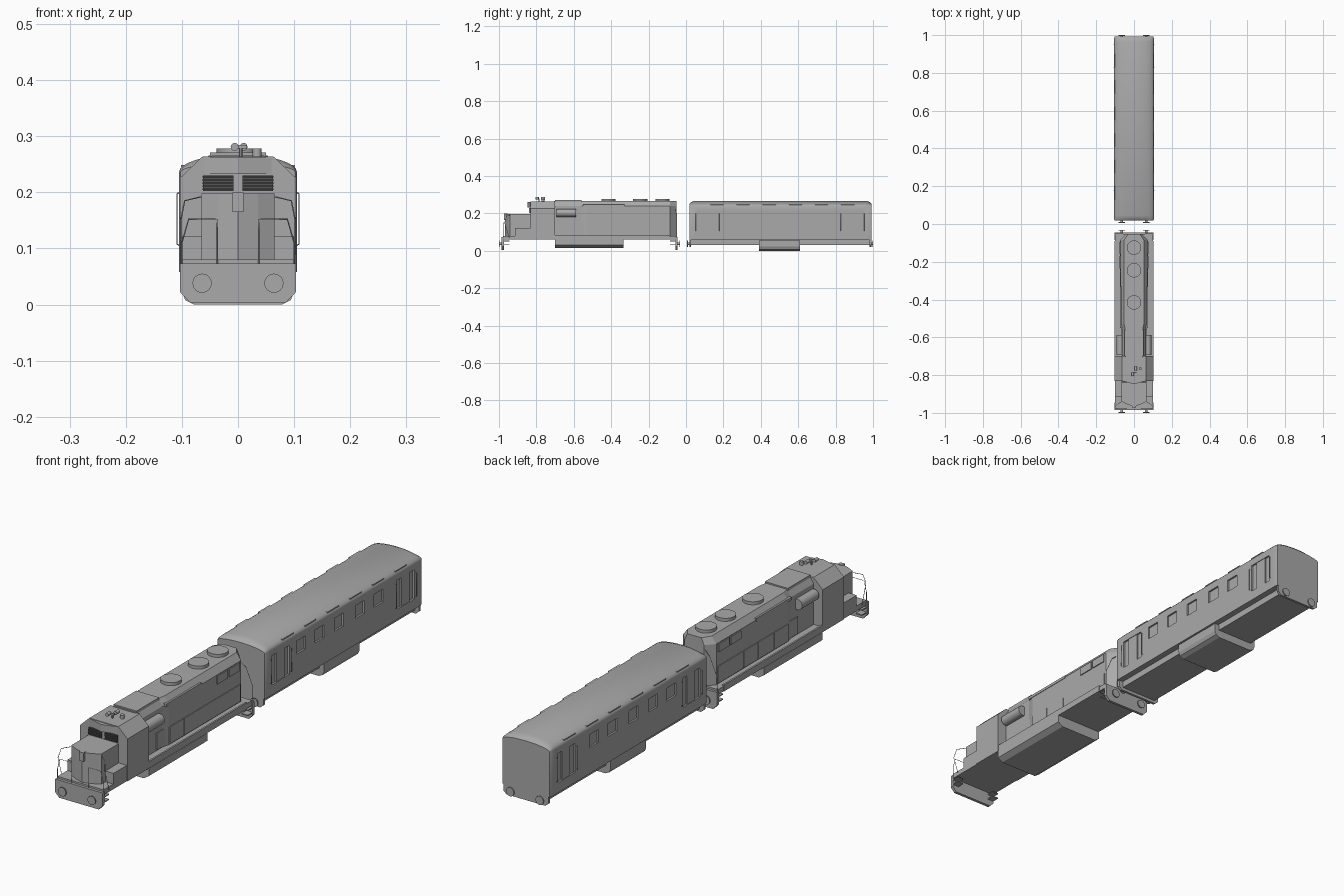
import bpy, bmesh, math
from mathutils import Matrix, Vector

cube = bpy.data.objects.get("Cube")
if cube:
    bpy.data.objects.remove(cube, do_unlink=True)


def material(name, v):
    m = bpy.data.materials.new(name)
    m.use_nodes = True
    m.diffuse_color = (v, v, v, 1)
    m.node_tree.nodes["Principled BSDF"].inputs["Base Color"].default_value = (v, v, v, 1)
    return m


GREY = material("plain grey", 0.4)
DARK = material("dark grille grey", 0.09)
SIDES = ((1, "left"), (-1, "right"))


def finish(name, bm, mat=GREY):
    bmesh.ops.recalc_face_normals(bm, faces=bm.faces)
    mesh = bpy.data.meshes.new(name)
    bm.to_mesh(mesh)
    bm.free()
    mesh.materials.append(mat)
    ob = bpy.data.objects.new(name, mesh)
    bpy.context.collection.objects.link(ob)
    return ob


def add_box(bm, x, y, z):
    """Each argument is a (low, high) range."""
    mid = Vector([(a + b) / 2 for a, b in (x, y, z)])
    size = [abs(b - a) for a, b in (x, y, z)]
    bmesh.ops.create_cube(bm, size=1, matrix=Matrix.Translation(mid) @ Matrix.Diagonal((*size, 1)))


def box(name, x, y, z, mat=GREY):
    bm = bmesh.new()
    add_box(bm, x, y, z)
    return finish(name, bm, mat)


def side_boxes(name, x, y, z):
    for s, side in SIDES:
        box(f"{side}_{name}", (s * x[0], s * x[1]), y, z)


def loft(name, rings):
    """Skin closed rings of 3D points and cap both ends."""
    bm = bmesh.new()
    rows = [[bm.verts.new(p) for p in ring] for ring in rings]
    for a, b in zip(rows, rows[1:]):
        for i in range(len(a)):
            j = (i + 1) % len(a)
            bm.faces.new((a[i], a[j], b[j], b[i]))
    bm.faces.new(rows[0])
    bm.faces.new(rows[-1][::-1])
    return finish(name, bm)


def mirrored(half):
    return half + [(-x, z) for x, z in reversed(half) if x > 0]


def prism_y(name, half, y0, y1):
    """Extrude a symmetric front outline, given by its +x half, along y."""
    return loft(name, [[(x, y, z) for x, z in mirrored(half)] for y in (y0, y1)])


def prism_z(name, half, z0, z1):
    """Extrude a symmetric plan, given by its +x half, along z."""
    return loft(name, [[(x, y, z) for x, y in mirrored(half)] for z in (z0, z1)])


def cylinder(name, centre, r, depth, axis="Z", n=24):
    rot = Matrix.Rotation(math.pi / 2, 4, "X") if axis == "Y" else Matrix()
    bm = bmesh.new()
    bmesh.ops.create_cone(bm, cap_ends=True, segments=n, radius1=r, radius2=r, depth=depth,
                          matrix=Matrix.Translation(centre) @ rot)
    return smooth(finish(name, bm))


def smooth(ob):
    bpy.ops.object.select_all(action="DESELECT")
    ob.select_set(True)
    bpy.context.view_layer.objects.active = ob
    bpy.ops.object.shade_smooth_by_angle(angle=math.radians(35))
    return ob


def rail(name, points, r=0.0012):
    curve = bpy.data.curves.new(name, "CURVE")
    curve.dimensions = "3D"
    curve.bevel_depth = r
    curve.bevel_resolution = 0
    curve.materials.append(GREY)
    spline = curve.splines.new("POLY")
    spline.points.add(len(points) - 1)
    for p, co in zip(spline.points, points):
        p.co = (*co, 1)
    bpy.context.collection.objects.link(bpy.data.objects.new(name, curve))


def buffers(name, y, out):
    for s, side in SIDES:
        cylinder(f"{side}_{name}_buffer", (s * 0.064, y + out * 0.012, 0.038), 0.017, 0.004, "Y")
        cylinder(f"{side}_{name}_buffer_stem", (s * 0.064, y + out * 0.005, 0.038), 0.007, 0.014, "Y", 12)


# Locomotive frame, end plates and fuel tank
box("locomotive_frame", (-0.1, 0.1), (-0.975, -0.055), (0.06, 0.08))
PILOT = [(0.086, 0.004), (0.103, 0.022), (0.103, 0.073)]
prism_y("front_pilot", PILOT, -0.986, -0.974)
prism_y("rear_pilot", PILOT, -0.056, -0.045)
buffers("front_pilot", -0.986, -1)
buffers("rear_pilot", -0.045, 1)
prism_y("fuel_tank", [(0.082, 0.016), (0.103, 0.03), (0.103, 0.06)], -0.70, -0.335)

# Nose, cab and windscreen grilles
prism_z("nose", [(0, -0.967), (0.036, -0.955), (0.065, -0.94), (0.065, -0.82)], 0.073, 0.198)
box("nose_lamp_housing", (-0.01, 0.01), (-0.972, -0.955), (0.165, 0.2))
side_boxes("nose_locker", (0.06, 0.1), (-0.915, -0.83), (0.07, 0.122))
for i, z in enumerate((0.03, 0.05)):
    side_boxes(f"front_step_{i}", (0.075, 0.102), (-0.975, -0.945), (z, z + 0.004))
    side_boxes(f"rear_step_{i}", (0.075, 0.102), (-0.085, -0.055), (z, z + 0.004))
prism_y("cab", [(0.103, 0.06), (0.103, 0.226), (0.063, 0.264)], -0.832, -0.70)
prism_z("cab_brow", [(0, -0.848), (0.06, -0.832), (0.06, -0.82)], 0.233, 0.262)
for s, side in SIDES:
    box(f"{side}_windscreen", (s * 0.008, s * 0.062), (-0.836, -0.83), (0.202, 0.23), DARK)
    for i in range(5):
        z = 0.204 + i * 0.0055
        box(f"{side}_windscreen_louvre_{i}", (s * 0.008, s * 0.063), (-0.839, -0.836), (z, z + 0.003), DARK)

# Roof horn and beacon
box("horn_bar", (-0.008, 0.015), (-0.79, -0.785), (0.278, 0.284))
cylinder("horn_post", (0.005, -0.785, 0.271), 0.003, 0.018, n=8)
for i, x in enumerate((-0.006, 0.01)):
    cylinder(f"horn_{i}", (x, -0.795 + i * 0.03, 0.281), 0.007, 0.02, "Y", 12)
cylinder("beacon", (0.034, -0.765, 0.27), 0.008, 0.016, n=12)

# Long hood with bevelled roof and tapered ends
HOOD = [(1, 0.075), (1, 0.24), (0.72, 0.266)]
hood_plan = [(-0.705, 0.064), (-0.56, 0.064), (-0.53, 0.072), (-0.085, 0.072), (-0.052, 0.042)]
loft("long_hood", [[(x * w, y, z) for x, z in mirrored(HOOD)] for y, w in hood_plan])
box("brake_hatch", (-0.05, 0.05), (-0.70, -0.56), (0.255, 0.271))
for i, y in enumerate((-0.415, -0.245, -0.125)):
    cylinder(f"roof_fan_{i}", (0, y, 0.27), 0.038, 0.016)

door_edges = (-0.60, -0.53, -0.44, -0.34, -0.25, -0.15, -0.09)
for s, side in SIDES:
    cylinder(f"{side}_air_tank", (s * 0.072, -0.64, 0.203), 0.021, 0.105, "Y", 16)
    for i, (a, b) in enumerate(zip(door_edges, door_edges[1:])):
        w = 0.064 if i == 0 else 0.072
        box(f"{side}_hood_door_{i}", (s * (w - 0.004), s * (w + 0.003)), (a + 0.001, b - 0.001), (0.083, 0.15))
    for i, y in enumerate((-0.235, -0.16)):
        box(f"{side}_radiator_panel_{i}", (s * 0.068, s * 0.076), (y, y + 0.065), (0.205, 0.237))
    box(f"{side}_intake_flare", (s * 0.06, s * 0.074), (-0.55, -0.33), (0.236, 0.247))
    box(f"{side}_walkway_edge", (s * 0.095, s * 0.102), (-0.70, -0.09), (0.06, 0.086))

    # Handrails of the locomotive
    rail(f"{side}_front_rail", [(s * 0.1, -0.976, 0.05), (s * 0.1, -0.976, 0.11), (s * 0.088, -0.978, 0.152),
                                (s * 0.037, -0.978, 0.152), (s * 0.037, -0.978, 0.073)])
    rail(f"{side}_step_rail", [(s * 0.102, -0.945, 0.07), (s * 0.102, -0.97, 0.15), (s * 0.095, -0.96, 0.185),
                               (s * 0.066, -0.94, 0.192)])
    rail(f"{side}_rear_rail", [(s * 0.1, -0.05, 0.06), (s * 0.1, -0.05, 0.13), (s * 0.07, -0.05, 0.2),
                               (s * 0.045, -0.056, 0.22)])

# Coach shell with an arched roof, slightly domed at the ends
ARCH = [(0.105 * math.cos(t * math.pi / 16), math.sin(t * math.pi / 16)) for t in range(9)]


def coach_ring(y, width, rise):
    half = [(0.105 * width, 0.058)] + [(x * width, 0.236 + rise * h) for x, h in ARCH]
    half[-1] = (0, half[-1][1])
    return [(x, y, z) for x, z in mirrored(half)]


coach = loft("coach_body", [coach_ring(0.018, 0.975, 0.016), coach_ring(0.026, 1, 0.024),
                            coach_ring(0.045, 1, 0.031), coach_ring(0.965, 1, 0.031),
                            coach_ring(0.984, 1, 0.024), coach_ring(0.992, 0.975, 0.016)])

# Windows and doorways recessed into the coach sides
doors = (0.115, 0.89)
bm = bmesh.new()
for s, side in SIDES:
    for y in (0.24, 0.355, 0.475, 0.605, 0.72):
        add_box(bm, (s * 0.098, s * 0.12), (y - 0.028, y + 0.028), (0.16, 0.211))
    for y in doors:
        add_box(bm, (s * 0.098, s * 0.12), (y - 0.053, y + 0.053), (0.098, 0.212))
cutter = finish("opening_cutter", bm)
cutter.hide_render = True
mod = coach.modifiers.new("openings", "BOOLEAN")
mod.operation = "DIFFERENCE"
mod.solver = "EXACT"
mod.object = cutter
bpy.context.view_layer.objects.active = coach
bpy.ops.object.modifier_apply(modifier=mod.name)
bpy.data.objects.remove(cutter, do_unlink=True)
smooth(coach)

# Door leaves, grab rails and roof vents of the coach
for i, y in enumerate(doors):
    side_boxes(f"coach_door_{i}", (0.096, 0.103), (y - 0.025, y + 0.025), (0.098, 0.212))
    for e in (-0.062, 0.062):
        for s, side in SIDES:
            rail(f"{side}_grab_rail", [(s * 0.104, y + e, 0.105), (s * 0.109, y + e, 0.108),
                                       (s * 0.109, y + e, 0.197), (s * 0.104, y + e, 0.2)])
for i in range(6):
    y = 0.13 + i * 0.14
    side_boxes(f"roof_vent_{i}", (0.094, 0.1015), (y, y + 0.07), (0.245, 0.249))

# Coach underframe, equipment box and end beams
box("coach_underframe", (-0.08, 0.08), (0.02, 0.99), (0.032, 0.06))
prism_y("equipment_box", [(0.078, 0), (0.094, 0.008), (0.1, 0.022), (0.1, 0.055)], 0.39, 0.61)
BEAM = [(0.084, 0.02), (0.098, 0.032), (0.098, 0.06)]
prism_y("coach_front_beam", BEAM, 0.018, 0.028)
prism_y("coach_rear_beam", BEAM, 0.982, 0.992)
buffers("coach_front", 0.02, -1)
buffers("coach_rear", 0.986, 1)
